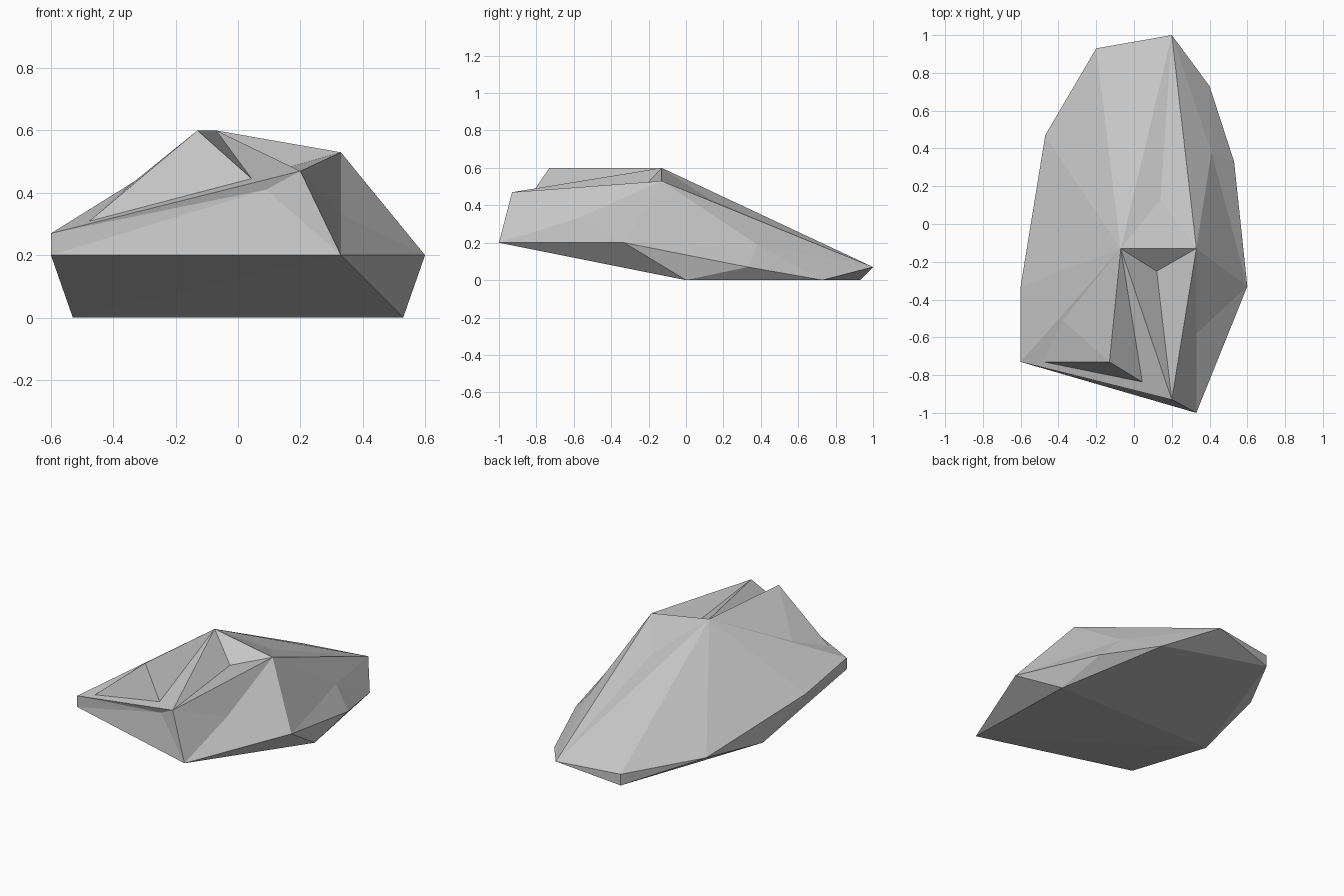
import bpy, bmesh

if "Cube" in bpy.data.objects:
    bpy.data.objects.remove(bpy.data.objects["Cube"])

stone = bpy.data.materials.new("light_grey_stone")
stone.diffuse_color = (0.56, 0.56, 0.56, 1)
stone.use_nodes = True
stone.node_tree.nodes["Principled BSDF"].inputs["Base Color"].default_value = stone.diffuse_color

# Corner points of the boulder
BODY = {
    "peak": (-.07, -.13, .60), "shoulder": (.33, -.13, .53), "brow": (.20, -.93, .47),
    "nose": (.33, -1.0, .20), "east": (.60, -.33, .20), "south_east": (.53, 0, 0),
    "flank": (.53, .33, .07), "tail_east": (.40, .73, 0), "tail": (.20, 1.0, .07),
    "tail_low": (-.20, .93, 0), "tail_top": (-.20, .93, .07), "west_back": (-.47, .47, .07),
    "south_west": (-.53, 0, 0), "west": (-.60, -.33, .20),
    "corner_low": (-.60, -.73, .20), "corner_top": (-.60, -.73, .27),
}

# Chips in the surface: position and the ring of corners around each
CHIPS = [
    ("notch", (.12, -.25, .47), ["peak", "shoulder", "brow"]),
    ("back_crease", (.14, .13, .43), ["peak", "shoulder", "tail"]),
    ("front_ledge", (.09, -.89, .41), ["corner_low", "nose", "brow", "corner_top"]),
    ("side_hollow", (.33, -.58, .33), ["nose", "east", "shoulder", "brow"]),
    ("side_knob", (.41, .38, .19), ["shoulder", "tail", "tail_east", "flank"]),
    ("side_dent", (.47, .16, .19), ["shoulder", "side_knob", "flank", "east"]),
]


def hull(bm, points):
    """Wrap a faceted shell around points, return the corner vertices."""
    verts = [bm.verts.new(p) for p in points]
    bmesh.ops.convex_hull(bm, input=verts)
    return verts


def chip(bm, position, ring):
    """Replace the faces inside a ring with a fan around a moved point."""
    inside = [f for f in bm.faces if all(v in ring for v in f.verts)]
    bmesh.ops.delete(bm, geom=inside, context='FACES_ONLY')
    inner = [e for e in bm.edges if not e.link_faces]
    for e in inner:
        bm.edges.remove(e)
    centre = bm.verts.new(position)
    for a, b in zip(ring, ring[1:] + ring[:1]):
        bm.faces.new((a, b, centre))
    return centre


def finish(bm, name):
    bmesh.ops.recalc_face_normals(bm, faces=bm.faces[:])
    mesh = bpy.data.meshes.new(name)
    bm.to_mesh(mesh)
    bm.free()
    mesh.materials.append(stone)
    obj = bpy.data.objects.new(name, mesh)
    bpy.context.collection.objects.link(obj)


# Main boulder with its chips
bm = bmesh.new()
corners = dict(zip(BODY, hull(bm, BODY.values())))
for name, position, ring in CHIPS:
    corners[name] = chip(bm, position, [corners[n] for n in ring])
finish(bm, "boulder")

# Raised crag on the front left, rooted inside the boulder
bm = bmesh.new()
hull(bm, [(-.13, -.73, .60), (.05, -.84, .44), (-.50, -.73, .29), (-.26, -.48, .41),
          (-.39, -.50, .39), (-.07, -.13, .60), (-.20, -.65, .30)])
finish(bm, "crag")
